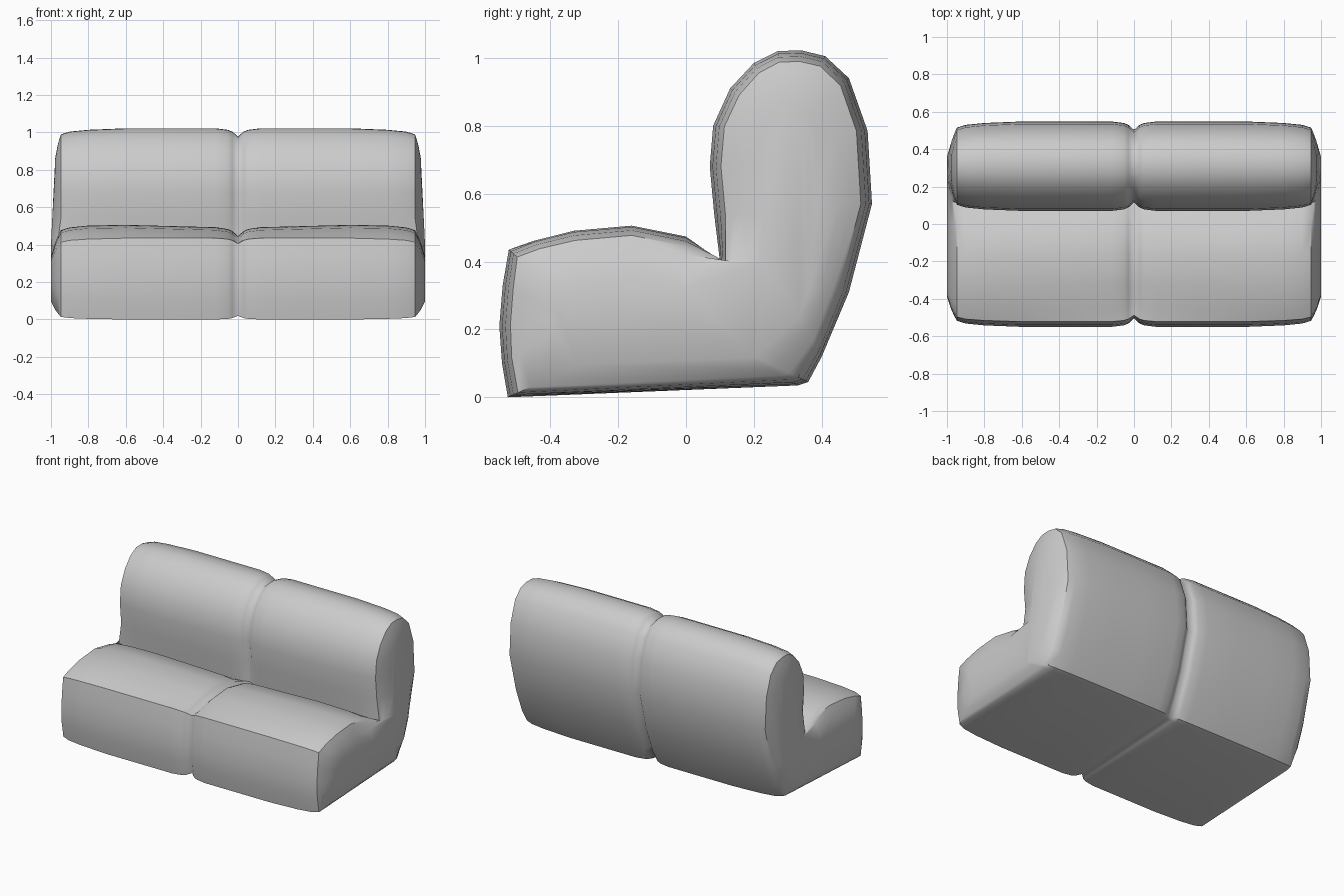
import bpy, bmesh
from mathutils import Vector

if "Cube" in bpy.data.objects:
    bpy.data.objects.remove(bpy.data.objects["Cube"])

# Side profile (y, z): seat front, seat top, crease, backrest, heel
PROFILE = [(-0.525, 0.0), (-0.542, 0.1), (-0.55, 0.21), (-0.54, 0.33), (-0.522, 0.435),
           (-0.45, 0.465), (-0.33, 0.495), (-0.16, 0.51), (0.0, 0.478), (0.1, 0.40),
           (0.083, 0.54), (0.07, 0.68), (0.08, 0.80), (0.13, 0.91), (0.20, 0.985),
           (0.27, 1.02), (0.34, 1.022), (0.41, 1.005), (0.48, 0.94), (0.535, 0.785),
           (0.548, 0.57), (0.48, 0.31), (0.40, 0.12), (0.36, 0.045), (0.33, 0.035)]


def spine(y, z):
    """Point inside the cushion that a profile point shrinks towards."""
    if z < 0.1:
        return (-0.2, 0.15) if y < 0 else (0.12, 0.16)
    if y < 0.05:
        return max(y, -0.3), 0.24
    return 0.3, min(max(z, 0.3), 0.78)


def shrink(y, z, inset=0.0, t=0.0):
    p, s = Vector((y, z)), Vector(spine(y, z))
    if (y, z) == (0.1, 0.40):
        inset *= 0.5
    d = (s - p).length
    return p + (s - p) / d * (inset + t * (d - inset))


bm = bmesh.new()
rings = []

# Padded length of one module: groove at the centre seam, soft outer shoulder
for x, inset in [(0, 0.045), (0.03, 0.018), (0.055, 0.008), (0.12, 0.0),
                 (0.35, 0), (0.6, 0.0), (0.8, 0.008), (0.9, 0.018)]:
    ring = []
    for y, z in PROFILE:
        q = shrink(y, z, inset)
        if -0.5 < y < 0.05 and z > 0.4:      # seat rises slightly outward
            q.y -= 0.02 * max(0, 1 - x / 0.77)
        ring.append(bm.verts.new((x, q.x, q.y)))
    rings.append(ring)

# Domed end panel
for t in (0, 0.12, 0.3, 0.6):
    ring = []
    for y, z in PROFILE:
        q = shrink(y, z, 0.033, t)
        rim = 0.965 if (y, z) == (0.1, 0.40) else 0.947
        sz = spine(y, z)[1]
        peak = 1.0 - 0.06 * max(0, sz - 0.4)
        x = rim + (peak - rim) * min(1, (1 - (1 - t) ** 2) / 0.84)
        ring.append(bm.verts.new((x, q.x, q.y)))
    rings.append(ring)

n = len(PROFILE)
for a, b in zip(rings, rings[1:]):
    for i in range(n):
        j = (i + 1) % n
        bm.faces.new((a[i], a[j], b[j], b[i]))
cap = bm.faces.new(rings[-1])
bmesh.ops.triangulate(bm, faces=[cap])
bmesh.ops.recalc_face_normals(bm, faces=bm.faces)

me = bpy.data.meshes.new("sofa_modules")
bm.to_mesh(me)
bm.free()
sofa = bpy.data.objects.new("sofa_modules", me)
bpy.context.collection.objects.link(sofa)

# Second module by mirroring
bpy.context.view_layer.objects.active = sofa
sofa.select_set(True)
bpy.ops.object.shade_smooth_by_angle(angle=0.7)
mirror = sofa.modifiers.new("mirror", 'MIRROR')
mirror.use_axis[0] = True
